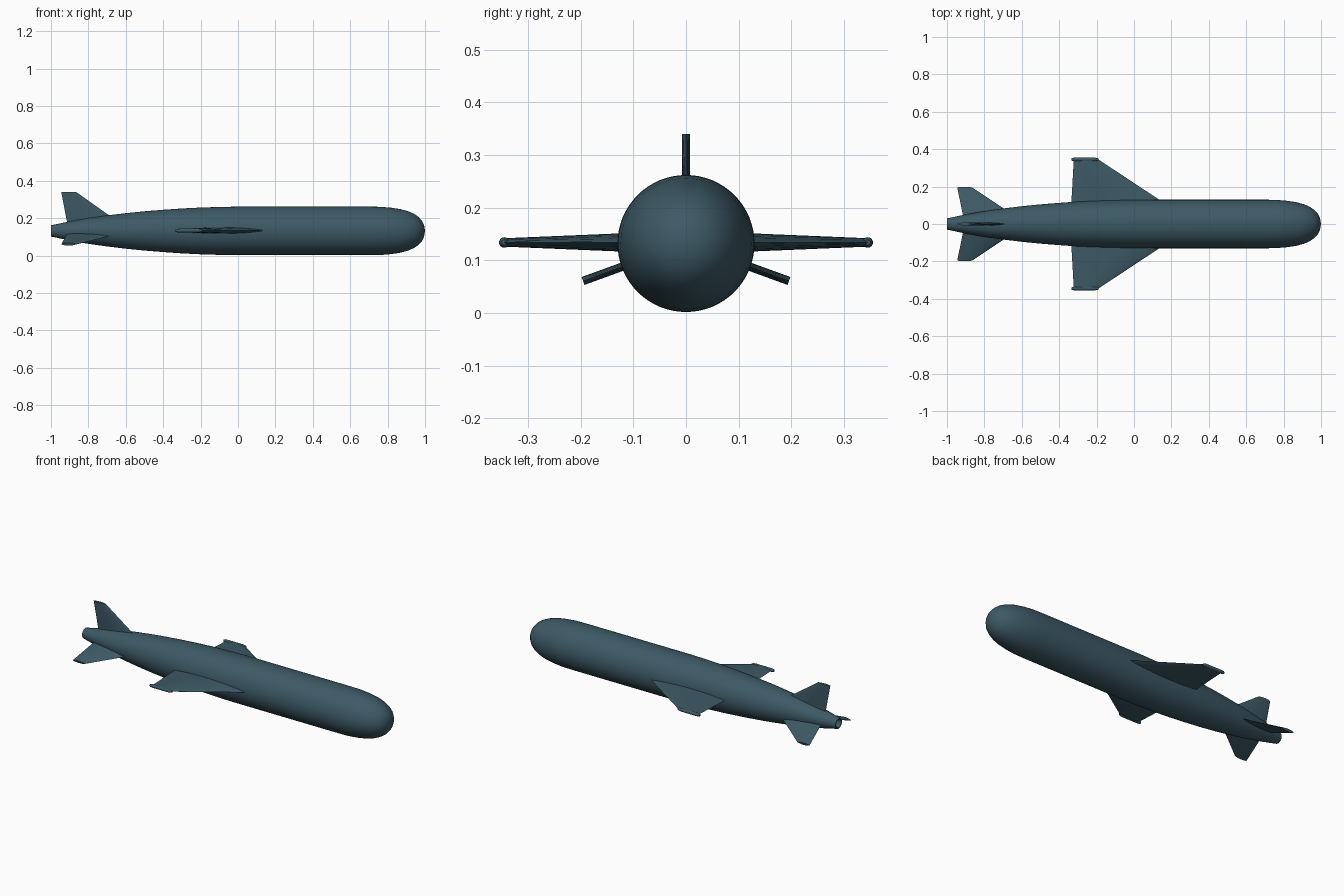
import bpy, bmesh, math
from mathutils import Vector

if "Cube" in bpy.data.objects:
    bpy.data.objects.remove(bpy.data.objects["Cube"])

AXIS_Z = 0.132

paint = bpy.data.materials.new("dark teal paint")
paint.diffuse_color = (0.046, 0.100, 0.130, 1)
paint.use_nodes = True
paint.node_tree.nodes["Principled BSDF"].inputs["Base Color"].default_value = paint.diffuse_color


def finish(bm, name, angle=35):
    bmesh.ops.remove_doubles(bm, verts=bm.verts, dist=1e-5)
    bmesh.ops.recalc_face_normals(bm, faces=bm.faces)
    mesh = bpy.data.meshes.new(name)
    bm.to_mesh(mesh)
    bm.free()
    mesh.materials.append(paint)
    obj = bpy.data.objects.new(name, mesh)
    bpy.context.collection.objects.link(obj)
    bpy.ops.object.select_all(action='DESELECT')
    obj.select_set(True)
    bpy.context.view_layer.objects.active = obj
    bpy.ops.object.shade_smooth_by_angle(angle=math.radians(angle))
    return obj


def lathe(name, profile, y, z, sides):
    """Revolve (x, radius) points around a line parallel to x."""
    bm = bmesh.new()
    verts = [bm.verts.new((x, 0, r)) for x, r in profile]
    edges = [bm.edges.new(p) for p in zip(verts, verts[1:])]
    bmesh.ops.spin(bm, geom=verts + edges, cent=(0, 0, 0), axis=(1, 0, 0),
                   angle=math.tau, steps=sides, use_duplicate=False)
    bmesh.ops.translate(bm, verts=bm.verts, vec=(0, y, z))
    return finish(bm, name)


def blade(name, stations, angle, z):
    """Loft lens sections (radius, x_trail, x_lead, half_thickness) outwards."""
    out = Vector((0, math.cos(angle), math.sin(angle)))
    side = Vector((0, -math.sin(angle), math.cos(angle)))
    n = 10
    bm = bmesh.new()
    rings = []
    for r, x0, x1, h in stations:
        ring = []
        for i in range(2 * n):
            a = math.tau * i / (2 * n)
            x = (x0 + x1) / 2 + (x1 - x0) / 2 * math.cos(a)
            t = h * math.sin(a) * (0.35 + 0.65 * abs(math.sin(a)))
            ring.append(bm.verts.new(Vector((x, 0, z)) + out * r + side * t))
        rings.append(ring)
    for a, b in zip(rings, rings[1:]):
        for i in range(2 * n):
            j = (i + 1) % (2 * n)
            bm.faces.new((a[i], a[j], b[j], b[i]))
    bm.faces.new(rings[0])
    bm.faces.new(rings[-1])
    return finish(bm, name)


# Fuselage with blunt rounded nose and hollow exhaust at the tail
body = [(-0.95, 0), (-0.95, 0.022), (-1, 0.024), (-1, 0.030), (-0.9, 0.051),
        (-0.8, 0.069), (-0.7, 0.083), (-0.6, 0.095), (-0.5, 0.105),
        (-0.4, 0.113), (-0.3, 0.120), (-0.2, 0.125), (-0.1, 0.128), (0, 0.130),
        (0.4, 0.130), (0.70, 0.130), (0.76, 0.129), (0.82, 0.124),
        (0.87, 0.116), (0.91, 0.105), (0.94, 0.092), (0.965, 0.075),
        (0.983, 0.055), (0.995, 0.030), (1, 0)]
lathe("fuselage", body, 0, AXIS_Z, 64)

# Main wings with small tip rods
wing = [(0.05, -0.340, 0.256, 0.019), (0.13, -0.334, 0.135, 0.017),
        (0.345, -0.322, -0.19, 0.008)]
rod = [(-0.334, 0), (-0.334, 0.006), (-0.328, 0.009), (-0.31, 0.010),
       (-0.21, 0.010), (-0.197, 0.008), (-0.19, 0.005), (-0.19, 0)]
for label, s in (("left", 1), ("right", -1)):
    blade(label + "_wing", wing, 0 if s > 0 else math.pi, AXIS_Z + 0.002)
    lathe(label + "_wing_tip_rod", rod, s * 0.345, AXIS_Z + 0.002, 16)

# Three swept tail fins
fin = [(0.02, -0.909, -0.60, 0.008), (0.208, -0.945, -0.865, 0.008)]
for label, deg in (("top", 90), ("left", -20), ("right", 200)):
    blade(label + "_tail_fin", fin, math.radians(deg), AXIS_Z)
